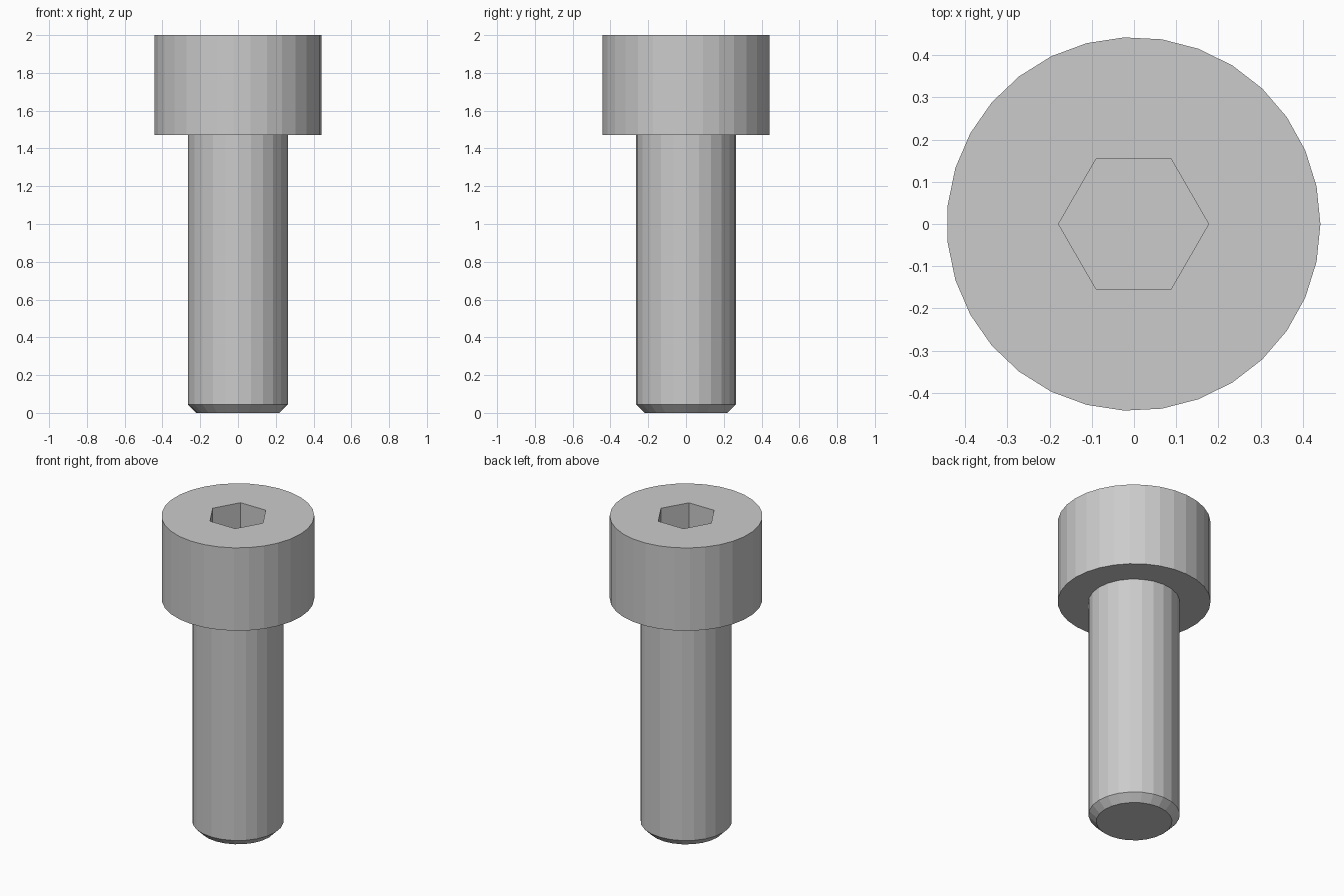
import bpy, bmesh, math

cube = bpy.data.objects.get("Cube")
if cube:
    bpy.data.objects.remove(cube, do_unlink=True)

# Main dimensions
HEAD_R, SHAFT_R, TIP_R, SOCKET_R = 0.443, 0.265, 0.22, 0.178
TOP, HEAD_BASE, CHAMFER = 2.0, 1.47, 0.045
SOCKET_FLOOR = TOP - 0.27
HEAD_SIDES, SHAFT_SIDES = 31, 24
SHIFT_X = -0.001  # an odd side count sits slightly off centre

steel = bpy.data.materials.new("light grey steel")
steel.use_nodes = True
colour = (0.6, 0.6, 0.6, 1.0)
steel.diffuse_color = colour
steel.node_tree.nodes["Principled BSDF"].inputs["Base Color"].default_value = colour

bm = bmesh.new()


def ring(radius, z, sides):
    """Closed loop of edges with its first corner on +x."""
    verts = []
    for i in range(sides):
        a = math.tau * i / sides
        verts.append(bm.verts.new((radius * math.cos(a) + SHIFT_X, radius * math.sin(a), z)))
    edges = [bm.edges.new((verts[i - 1], verts[i])) for i in range(sides)]
    return verts, edges


def wall(a, b):
    """Quads between two rings with equal side counts."""
    for i in range(len(a[0])):
        bm.faces.new((a[0][i - 1], a[0][i], b[0][i], b[0][i - 1]))


def annulus(outer, inner):
    """Flat face with a hole."""
    bmesh.ops.triangle_fill(bm, edges=outer[1] + inner[1], use_beauty=True)


# Chamfered shaft
tip = ring(TIP_R, 0, SHAFT_SIDES)
shaft_low = ring(SHAFT_R, CHAMFER, SHAFT_SIDES)
shaft_top = ring(SHAFT_R, HEAD_BASE, SHAFT_SIDES)
bm.faces.new(tip[0])
wall(tip, shaft_low)
wall(shaft_low, shaft_top)

# Cylindrical head
head_low = ring(HEAD_R, HEAD_BASE, HEAD_SIDES)
head_top = ring(HEAD_R, TOP, HEAD_SIDES)
annulus(head_low, shaft_top)
wall(head_low, head_top)

# Hexagonal socket
socket_rim = ring(SOCKET_R, TOP, 6)
socket_base = ring(SOCKET_R, SOCKET_FLOOR, 6)
annulus(head_top, socket_rim)
wall(socket_rim, socket_base)
bm.faces.new(socket_base[0])

bmesh.ops.recalc_face_normals(bm, faces=bm.faces)
mesh = bpy.data.meshes.new("socket_head_bolt")
bm.to_mesh(mesh)
bm.free()
mesh.materials.append(steel)
bolt = bpy.data.objects.new("socket_head_bolt", mesh)
bpy.context.collection.objects.link(bolt)
